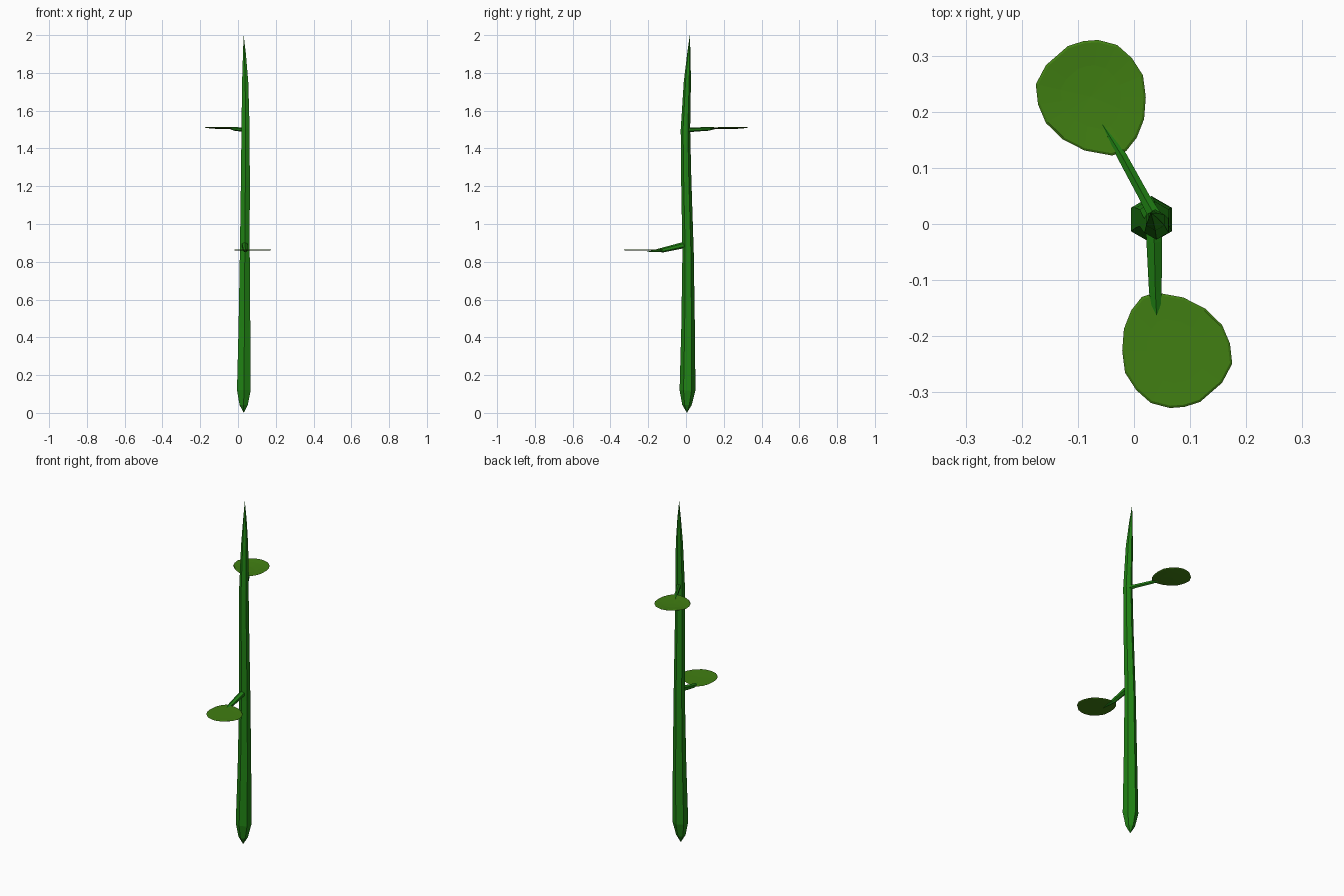
import bpy, bmesh
from math import cos, sin, pi
from mathutils import Vector

if "Cube" in bpy.data.objects:
    bpy.data.objects.remove(bpy.data.objects["Cube"])


def material(name, color):
    m = bpy.data.materials.new(name)
    m.diffuse_color = color
    m.use_nodes = True
    m.node_tree.nodes["Principled BSDF"].inputs["Base Color"].default_value = m.diffuse_color
    return m


STEM = material("stem_green", (0.015, 0.23, 0.007, 1))
LEAF = material("leaf_green", (0.052, 0.21, 0.006, 1))


def finish(name, bm, mat):
    bmesh.ops.recalc_face_normals(bm, faces=bm.faces)
    me = bpy.data.meshes.new(name)
    bm.to_mesh(me)
    bm.free()
    me.materials.append(mat)
    ob = bpy.data.objects.new(name, me)
    bpy.context.collection.objects.link(ob)
    return ob


def tube(name, path, ref, mat, sides=6):
    """Six-sided tapered tube along (x, y, z, radius); radius 0 makes a point."""
    bm = bmesh.new()
    pts = [Vector(p[:3]) for p in path]
    rings = []
    for i, p in enumerate(path):
        if p[3] == 0:
            rings.append([bm.verts.new(pts[i])])
            continue
        t = (pts[min(i + 1, len(pts) - 1)] - pts[max(i - 1, 0)]).normalized()
        side = t.cross(Vector(ref)).normalized()
        up = side.cross(t)
        rings.append([bm.verts.new(pts[i] + p[3] * (up * cos(2 * pi * k / sides)
                      + side * sin(2 * pi * k / sides))) for k in range(sides)])
    for a, b in zip(rings, rings[1:]):
        for k in range(sides):
            n = (k + 1) % sides
            if len(a) == 1:
                bm.faces.new((a[0], b[k], b[n]))
            elif len(b) == 1:
                bm.faces.new((a[k], a[n], b[0]))
            else:
                bm.faces.new((a[k], a[n], b[n], b[k]))
    for r in (rings[0], rings[-1]):
        if len(r) > 1:
            bm.faces.new(r)
    return finish(name, bm, mat)


# outline of the upper leaf; the lower leaf is the same turned half round
OUTLINE = [(-.064, .328), (-.030, .319), (-.004, .296), (.016, .265), (.021, .226),
           (.018, .187), (.005, .154), (-.014, .130), (-.039, .122), (-.088, .131),
           (-.127, .151), (-.157, .180), (-.171, .213), (-.175, .249),
           (-.157, .283), (-.118, .317), (-.090, .326)]
CENTER = (-.077, .227)


def leaf(name, sign, z, lift, thick=0.005):
    """Thin, slightly dished disc made of rings scaled from the outline."""
    bm = bmesh.new()
    cx, cy = CENTER

    def ring(s, dz):
        out = []
        for x, y in OUTLINE:
            dx, dy = (x - cx) * s, (y - cy) * s
            h = z + dz + lift * (s * s + (dy - dx) * 3)
            out.append(bm.verts.new((sign * (cx + dx), sign * (cy + dy), h)))
        return out

    mid_top = bm.verts.new((sign * cx, sign * cy, z + thick / 2))
    mid_low = bm.verts.new((sign * cx, sign * cy, z - thick / 2))
    rings = [ring(.55, thick / 2), ring(.96, thick / 2), ring(1, 0),
             ring(.96, -thick / 2), ring(.55, -thick / 2)]
    n = len(OUTLINE)
    for k in range(n):
        j = (k + 1) % n
        bm.faces.new((mid_top, rings[0][k], rings[0][j]))
        bm.faces.new((mid_low, rings[-1][j], rings[-1][k]))
        for a, b in zip(rings, rings[1:]):
            bm.faces.new((a[k], b[k], b[j], a[j]))
    return finish(name, bm, LEAF)


# main stalk, pointed at both ends
tube("stem", [(.030, .005, 0, 0), (.030, .005, .042, .025), (.031, .008, .12, .042),
              (.034, .011, .45, .036), (.036, .011, .85, .030), (.039, .001, 1.25, .027),
              (.040, -.003, 1.50, .025), (.038, .007, 1.75, .019), (.034, .015, 1.90, .009),
              (.030, .020, 2.0, 0)], (0, 1, 0), STEM)

# leaf stalks
tube("upper_leaf_stalk", [(.040, .010, 1.498, .014), (.020, .045, 1.500, .011),
                          (-.022, .122, 1.504, .010), (-.058, .180, 1.510, 0)],
     (0, 0, 1), STEM)
tube("lower_leaf_stalk", [(.035, .015, .893, .017), (.036, -.030, .884, .016),
                          (.038, -.120, .863, .013), (.043, -.210, .852, 0)],
     (0, 0, 1), STEM)

# leaves
leaf("upper_leaf", 1, 1.505, .005)
leaf("lower_leaf", -1, .862, .001)
